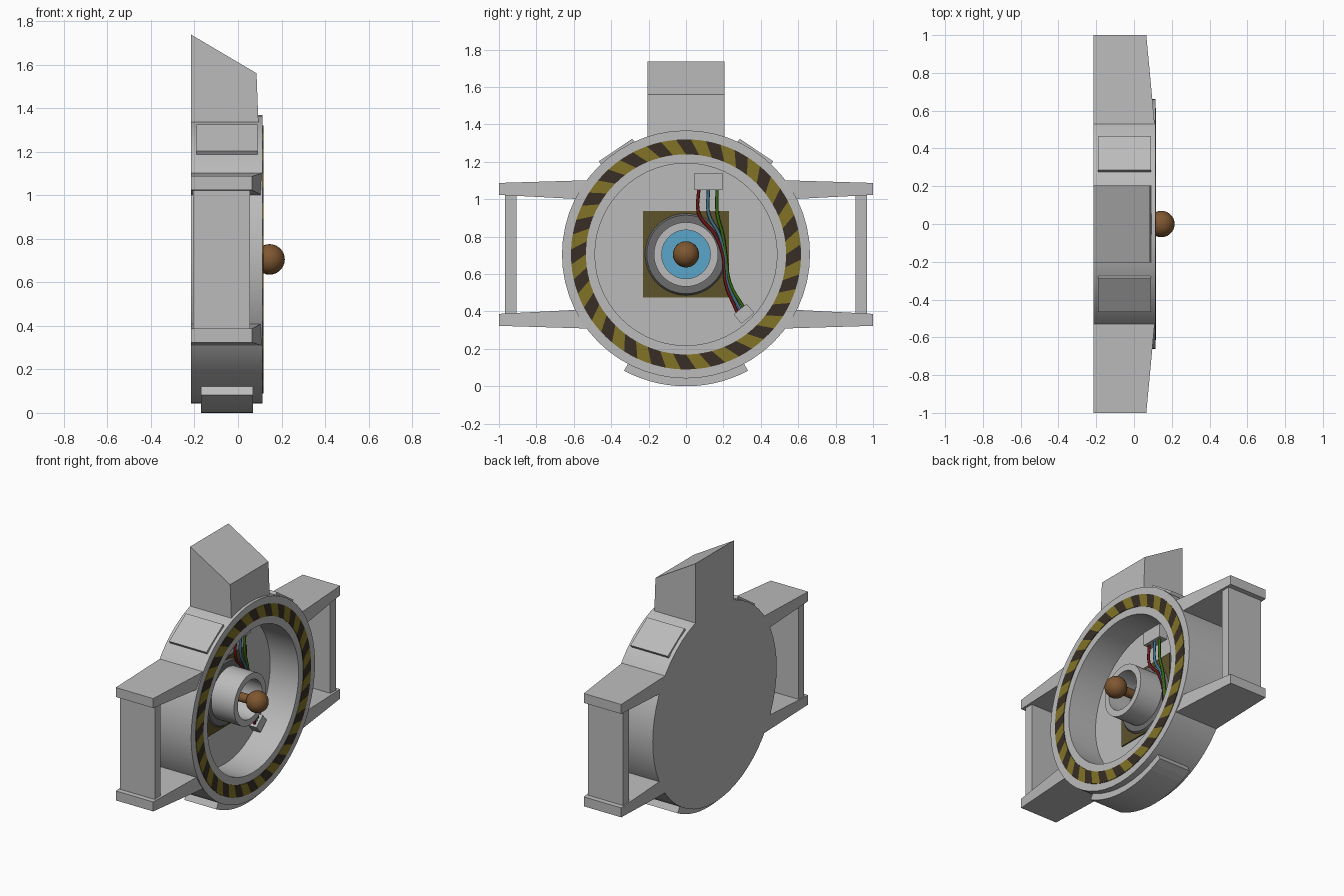
import bpy, bmesh, math
from mathutils import Vector, Matrix

if "Cube" in bpy.data.objects:
    bpy.data.objects.remove(bpy.data.objects["Cube"])

ZC = 0.705          # height of the drum axis (axis runs along x)
BACK = -0.215       # flat back plane
FLOOR = -0.10       # floor of the round recess


def mat(name, r, g, b):
    m = bpy.data.materials.new(name)
    m.diffuse_color = (r, g, b, 1)
    m.use_nodes = True
    m.node_tree.nodes["Principled BSDF"].inputs["Base Color"].default_value = m.diffuse_color
    return m


GREY = mat("light_grey", 0.50, 0.50, 0.50)
DARK = mat("dark_grey", 0.15, 0.15, 0.15)
YELLOW = mat("hazard_yellow", 0.22, 0.17, 0.02)
BLACK = mat("hazard_dark", 0.038, 0.027, 0.018)
OLIVE = mat("olive", 0.11, 0.085, 0.024)
BLUE = mat("bright_blue", 0.10, 0.38, 0.60)
BROWN = mat("brown", 0.21, 0.095, 0.03)
RED = mat("wire_red", 0.15, 0.008, 0.008)
WIREBLUE = mat("wire_blue", 0.05, 0.16, 0.25)
GREEN = mat("wire_green", 0.035, 0.13, 0.004)


def finish(bm, name, mats, smooth=False):
    bmesh.ops.remove_doubles(bm, verts=bm.verts, dist=1e-5)
    bmesh.ops.recalc_face_normals(bm, faces=bm.faces)
    me = bpy.data.meshes.new(name)
    bm.to_mesh(me)
    bm.free()
    ob = bpy.data.objects.new(name, me)
    bpy.context.collection.objects.link(ob)
    for m in mats:
        me.materials.append(m)
    if smooth:
        bpy.ops.object.select_all(action='DESELECT')
        ob.select_set(True)
        bpy.context.view_layer.objects.active = ob
        bpy.ops.object.shade_smooth_by_angle(angle=math.radians(30))
    return ob


def lathe(name, profile, mats, n=48, closed=False, twist=None, rule=None):
    """Spin (radius, x) points about the drum axis; twist turns each point."""
    bm = bmesh.new()
    twist = twist or [0] * len(profile)
    rings = []
    for i in range(n):
        a = 2 * math.pi * i / n
        rings.append([bm.verts.new((x, r * math.cos(a + t), ZC + r * math.sin(a + t)))
                      for (r, x), t in zip(profile, twist)])
    count = len(profile) if closed else len(profile) - 1
    for i in range(n):
        p, q = rings[i], rings[(i + 1) % n]
        for j in range(count):
            k = (j + 1) % len(profile)
            f = bm.faces.new((p[j], p[k], q[k], q[j]))
            if rule:
                f.material_index = rule(i)
    return finish(bm, name, mats, smooth=True)


def prism(name, pts, offset, m):
    """Extrude a flat polygon of 3D points by a vector."""
    bm = bmesh.new()
    f = bm.faces.new([bm.verts.new(p) for p in pts])
    ext = bmesh.ops.extrude_face_region(bm, geom=[f])
    vs = [v for v in ext["geom"] if isinstance(v, bmesh.types.BMVert)]
    bmesh.ops.translate(bm, vec=Vector(offset), verts=vs)
    return finish(bm, name, [m])


def box(name, lo, hi, m, tilt=0):
    """Box between two corners, tilted about its own x axis."""
    lo, hi = Vector(lo), Vector(hi)
    bm = bmesh.new()
    bmesh.ops.create_cube(bm, size=1)
    bm.transform(Matrix.Translation((lo + hi) / 2) @ Matrix.Rotation(tilt, 4, 'X')
                 @ Matrix.Diagonal((*(hi - lo), 1)))
    return finish(bm, name, [m])


# Drum with a round recess in its front
lathe("drum", [(0, BACK), (0.663, BACK), (0.663, 0.113), (0.487, 0.113),
               (0.487, FLOOR), (0, FLOOR)], [GREY], n=56)

# Slanted hazard stripes on the rim
s = math.radians(5)
lathe("hazard_ring", [(0.535, 0.111), (0.535, 0.117), (0.615, 0.117), (0.615, 0.111)],
      [YELLOW, BLACK], n=96, closed=True, twist=[0, 0, s, s], rule=lambda i: i // 2 % 2)

# Mounting plate, hub, socket floor, and the lever with its ball knob
box("mount_plate", (FLOOR - 0.01, -0.23, 0.475), (FLOOR + 0.008, 0.23, 0.937), OLIVE)
lathe("hub_base", [(0, FLOOR), (0.225, FLOOR), (0.21, FLOOR + 0.02), (0, FLOOR + 0.02)], [DARK])
lathe("hub", [(0.13, FLOOR), (0.172, FLOOR), (0.172, 0.09), (0.13, 0.09)], [GREY], closed=True)
lathe("socket_floor", [(0, FLOOR), (0.131, FLOOR), (0.131, -0.072), (0, -0.072)], [BLUE])
lathe("lever", [(0, -0.08), (0.03, -0.08), (0.03, 0.12), (0, 0.12)], [BROWN], n=16)
lathe("knob", [(0.07 * math.sin(math.pi * i / 14), 0.145 - 0.07 * math.cos(math.pi * i / 14))
               for i in range(15)], [BROWN], n=28)

# Slope-topped block above the drum
prism("top_block", [(BACK, -0.205, 1.25), (0.097, -0.205, 1.25), (0.085, -0.205, 1.56),
                    (BACK, -0.205, 1.737)], (0, 0.41, 0), GREY)

# Side frames: tapered arms, upright posts and shoulder pads, mirrored in y
for side, word in ((-1, "left"), (1, "right")):
    for up, level in ((-1, "lower"), (1, "upper")):
        bm = bmesh.new()
        ends = []
        for y, x1, a, b in ((0.5, 0.112, 0.292, 0.397), (1.0, 0.065, 0.318, 0.382)):
            ends.append([bm.verts.new((x, side * y, ZC + up * d))
                         for x, d in ((BACK, a), (x1, a), (x1, b), (BACK, b))])
        p, q = ends
        bm.faces.new(p)
        bm.faces.new(q)
        for j in range(4):
            k = (j + 1) % 4
            bm.faces.new((p[j], p[k], q[k], q[j]))
        finish(bm, f"{level}_arm_{word}", [GREY])
    ys = sorted((side * 0.907, side * 0.968))
    box(f"post_{word}", (-0.207, ys[0], 0.37), (0.055, ys[1], 1.04), GREY)
    c = math.radians(34)
    py, pz = side * 0.652 * math.sin(c), ZC + 0.652 * math.cos(c)
    box(f"shoulder_pad_{word}", (-0.19, py - 0.108, pz - 0.021),
        (0.09, py + 0.108, pz + 0.021), GREY, tilt=-side * c)

# Curved foot pad under the drum
arc = [math.radians(-28 + 4 * i) for i in range(15)]
foot = [(-0.17, r * math.sin(a), ZC - r * math.cos(a))
        for r, seq in ((0.705, arc), (0.645, arc[::-1])) for a in seq]
prism("foot_pad", foot, (0.24, 0, 0), GREY)

# Wire connectors
box("upper_connector", (FLOOR - 0.01, 0.045, 1.05), (-0.04, 0.195, 1.14), GREY)
box("lower_connector", (FLOOR - 0.01, 0.265, 0.355), (-0.04, 0.355, 0.42), GREY,
    tilt=math.radians(40))

# Three wires running past the hub
for name, m, ys in (("red_wire", RED, (0.068, 0.07, 0.155, 0.198, 0.213, 0.278)),
                    ("blue_wire", WIREBLUE, (0.12, 0.122, 0.178, 0.208, 0.224, 0.294)),
                    ("green_wire", GREEN, (0.166, 0.168, 0.196, 0.212, 0.236, 0.312))):
    drop = (ys[0] - 0.068) * 0.3
    zs = (1.06, 0.92, 0.81, 0.70, 0.55, 0.385 + drop)
    cu = bpy.data.curves.new(name, 'CURVE')
    cu.dimensions = '3D'
    cu.bevel_depth = 0.009
    cu.bevel_resolution = 2
    cu.use_fill_caps = True
    sp = cu.splines.new('BEZIER')
    sp.resolution_u = 8
    sp.bezier_points.add(len(ys) - 1)
    for bp, y, z in zip(sp.bezier_points, ys, zs):
        bp.co = (-0.065, y, z)
        bp.handle_left_type = bp.handle_right_type = 'AUTO'
    cu.materials.append(m)
    ob = bpy.data.objects.new(name, cu)
    bpy.context.collection.objects.link(ob)
    bpy.ops.object.select_all(action='DESELECT')
    ob.select_set(True)
    bpy.context.view_layer.objects.active = ob
    bpy.ops.object.convert(target='MESH')
